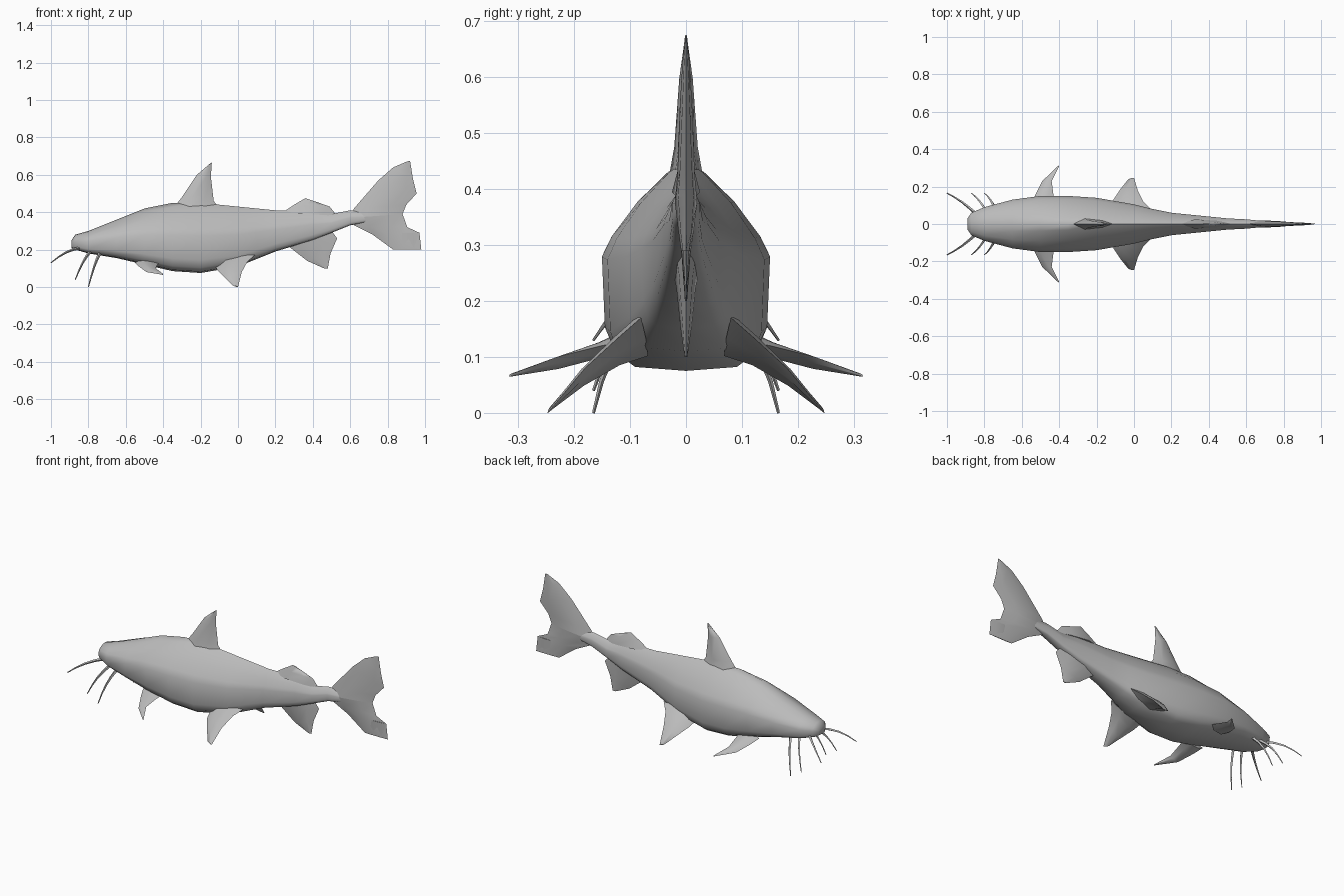
import bpy
import bmesh
import math
from mathutils import Vector

cube = bpy.data.objects.get("Cube")
if cube:
    bpy.data.objects.remove(cube)

grey = (.5, .5, .5, 1)
skin = bpy.data.materials.new("grey_skin")
skin.use_nodes = True
skin.diffuse_color = grey
skin.node_tree.nodes["Principled BSDF"].inputs["Base Color"].default_value = grey


def loft(name, rings, mirrored=False):
    """Skin a list of equal-length rings, cap both ends and shade smooth."""
    bm = bmesh.new()
    rows = [[bm.verts.new(point) for point in ring] for ring in rings]
    for row, following in zip(rows, rows[1:]):
        for i in range(len(row)):
            bm.faces.new((row[i - 1], row[i], following[i], following[i - 1]))
    bm.faces.new(rows[0])
    bm.faces.new(rows[-1])
    bmesh.ops.recalc_face_normals(bm, faces=bm.faces)
    mesh = bpy.data.meshes.new(name)
    bm.to_mesh(mesh)
    bm.free()
    mesh.materials.append(skin)
    obj = bpy.data.objects.new(name, mesh)
    bpy.context.collection.objects.link(obj)
    if mirrored:
        mirror = obj.modifiers.new("mirror", "MIRROR")
        mirror.use_axis = (False, True, False)
    bpy.ops.object.select_all(action="DESELECT")
    obj.select_set(True)
    bpy.context.view_layer.objects.active = obj
    bpy.ops.object.shade_smooth_by_angle(angle=math.radians(60))


def fin(name, lead, trail, thickness, mirrored=False):
    """Lens-section fin between a leading and a trailing edge, thinning to its tip."""
    lead = [Vector(point) for point in lead]
    trail = [Vector(point) for point in trail]
    normal = (trail[0] - lead[0]).cross(lead[1] - lead[0]).normalized()
    rings = []
    for i, (front, back) in enumerate(zip(lead, trail)):
        thick = normal * thickness * (1 - .9 * i / (len(lead) - 1))
        fore, aft = front.lerp(back, .3), front.lerp(back, .7)
        rings.append([front, fore + thick, aft + thick * .7,
                      back, aft - thick * .7, fore - thick])
    loft(name, rings, mirrored)


def median_fin(name, lead, trail, thickness):
    """Upright fin on the centre line, its edges given as x and z."""
    fin(name, [(x, 0, z) for x, z in lead], [(x, 0, z) for x, z in trail], thickness)


def body_ring(x, width, bottom, top, sides=16):
    """Section with a flat, boxy belly and a back that rises to a crest behind the head."""
    waist = bottom + (top - bottom) * .53
    crest = 1.1 + .5 * min(max((x + .8) / .4, 0), 1)
    ring = []
    for i in range(sides):
        angle = math.tau * i / sides
        across, up = math.sin(angle), math.cos(angle)
        power = crest if up > 0 else .45
        y = math.copysign(abs(across) ** power, across) * width
        reach = top - waist if up > 0 else bottom - waist
        ring.append((x, y, waist + reach * abs(up) ** power))
    return ring


# Body: x, half width, bottom, top
stations = [
    (-.89, .03, .21, .25), (-.87, .06, .2, .28), (-.8, .09, .18, .3),
    (-.65, .13, .155, .36), (-.5, .15, .12, .42), (-.35, .15, .085, .45),
    (-.2, .14, .075, .45), (0, .105, .11, .43), (.1, .08, .15, .42),
    (.2, .06, .19, .41), (.4, .04, .25, .41), (.5, .03, .29, .39),
    (.6, .025, .33, .41), (.7, .015, .35, .4),
]
loft("body", [body_ring(*station) for station in stations])

# Fins on the centre line
median_fin("dorsal_fin", [(-.34, .43), (-.3, .48), (-.22, .6), (-.15, .66)],
           [(-.09, .41), (-.13, .46), (-.145, .59), (-.14, .665)], .03)
median_fin("adipose_fin", [(.24, .4), (.3, .44), (.36, .475)],
           [(.53, .38), (.49, .43), (.42, .455)], .025)
median_fin("anal_fin", [(.26, .24), (.28, .21), (.37, .14), (.46, .1)],
           [(.5, .3), (.53, .26), (.495, .18), (.48, .1)], .025)
median_fin("upper_tail_lobe", [(.6, .37), (.62, .42), (.75, .57), (.83, .64), (.9, .67)],
           [(.88, .39), (.9, .44), (.955, .5), (.935, .58), (.92, .675)], .02)
median_fin("lower_tail_lobe", [(.6, .37), (.62, .33), (.72, .28), (.83, .2)],
           [(.88, .39), (.905, .32), (.97, .29), (.98, .2)], .02)
# Swept corner that finishes the lower lobe
median_fin("lower_tail_corner", [(.85, .29), (.85, .2)],
           [(.97, .29), (.98, .2)], .008)

# Paired fins
fin("pectoral_fins", [(-.55, .1, .13), (-.53, .15, .11), (-.49, .23, .08), (-.4, .316, .065)],
    [(-.42, .1, .13), (-.43, .15, .12), (-.44, .23, .1), (-.4, .31, .07)],
    .02, mirrored=True)
fin("pelvic_fins", [(-.12, .08, .11), (-.11, .13, .09), (-.07, .19, .05), (-.03, .24, .01)],
    [(.09, .08, .17), (.05, .12, .135), (.02, .18, .08), (0, .247, 0)],
    .03, mirrored=True)


# Barbels: thin whiskers that taper and arch outwards
def barbel(name, root, tip, steps=4):
    root, tip = Vector(root), Vector(tip)
    axis = (tip - root).normalized()
    u = axis.cross(Vector((0, 1, 0))).normalized()
    v = axis.cross(u)
    rings = []
    for i in range(steps + 1):
        s = i / steps
        centre = root.lerp(tip, s) + Vector((0, .01, .015)) * math.sin(math.pi * s)
        radius = .009 * (1 - .7 * s)
        rings.append([centre + side * radius for side in (u, v, -u, -v)])
    loft(name, rings, mirrored=True)


barbel("front_barbels", (-.84, .05, .21), (-1, .165, .13))
barbel("middle_barbels", (-.79, .07, .19), (-.87, .165, .04))
barbel("rear_barbels", (-.74, .08, .18), (-.8, .165, 0))
